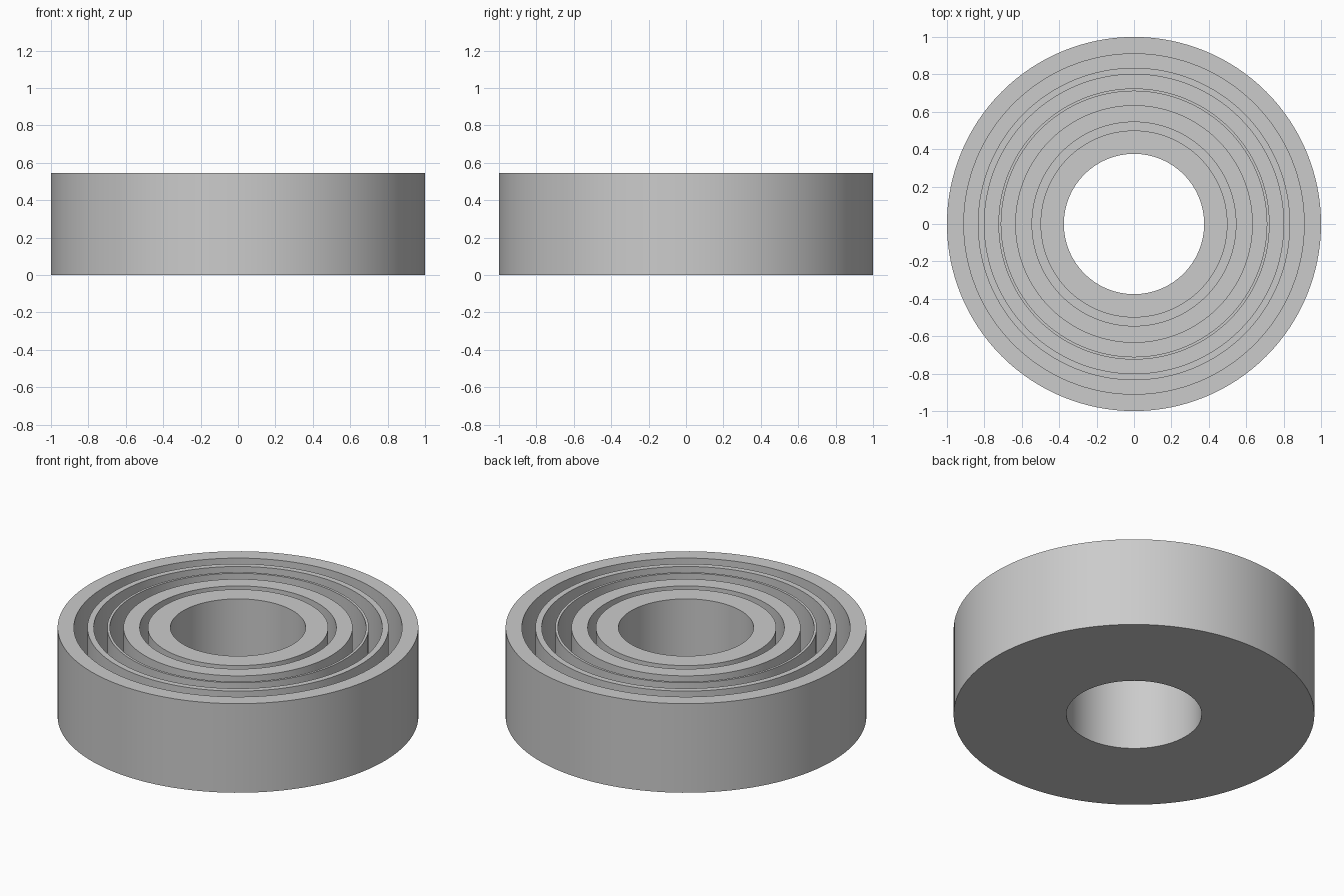
import bpy, bmesh, math

if "Cube" in bpy.data.objects:
    bpy.data.objects.remove(bpy.data.objects["Cube"])

SEGMENTS = 128
HEIGHT = 0.545
FLOOR = 0.01

grey = bpy.data.materials.new("plain grey")
grey.diffuse_color = (0.6, 0.6, 0.6, 1)
grey.use_nodes = True
grey.node_tree.nodes["Principled BSDF"].inputs["Base Color"].default_value = grey.diffuse_color

# Walls, outermost first: (outer radius, inner radius)
WALLS = [(1.0, 0.91), (0.835, 0.80), (0.725, 0.71), (0.635, 0.545), (0.50, 0.375)]


def lathe(name, profile):
    """Revolve a closed (radius, height) profile around the z axis."""
    bm = bmesh.new()
    rings = []
    for i in range(SEGMENTS):
        a = 2 * math.pi * i / SEGMENTS
        rings.append([bm.verts.new((r * math.cos(a), r * math.sin(a), z)) for r, z in profile])
    n = len(profile)
    for i in range(SEGMENTS):
        a, b = rings[i], rings[(i + 1) % SEGMENTS]
        for j in range(n):
            k = (j + 1) % n
            bm.faces.new((a[j], b[j], b[k], a[k]))
    bmesh.ops.recalc_face_normals(bm, faces=bm.faces)
    mesh = bpy.data.meshes.new(name)
    bm.to_mesh(mesh)
    bm.free()
    mesh.materials.append(grey)
    obj = bpy.data.objects.new(name, mesh)
    bpy.context.collection.objects.link(obj)
    bpy.context.view_layer.objects.active = obj
    obj.select_set(True)
    bpy.ops.object.shade_smooth_by_angle(angle=math.radians(30))
    obj.select_set(False)


# Grooved ring: flat underside, then up and down over each wall
profile = []
for outer, inner in WALLS:
    profile += [(outer, FLOOR), (outer, HEIGHT), (inner, HEIGHT), (inner, FLOOR)]
profile[0] = (WALLS[0][0], 0)
profile[-1] = (WALLS[-1][1], 0)
lathe("grooved_ring", profile)
